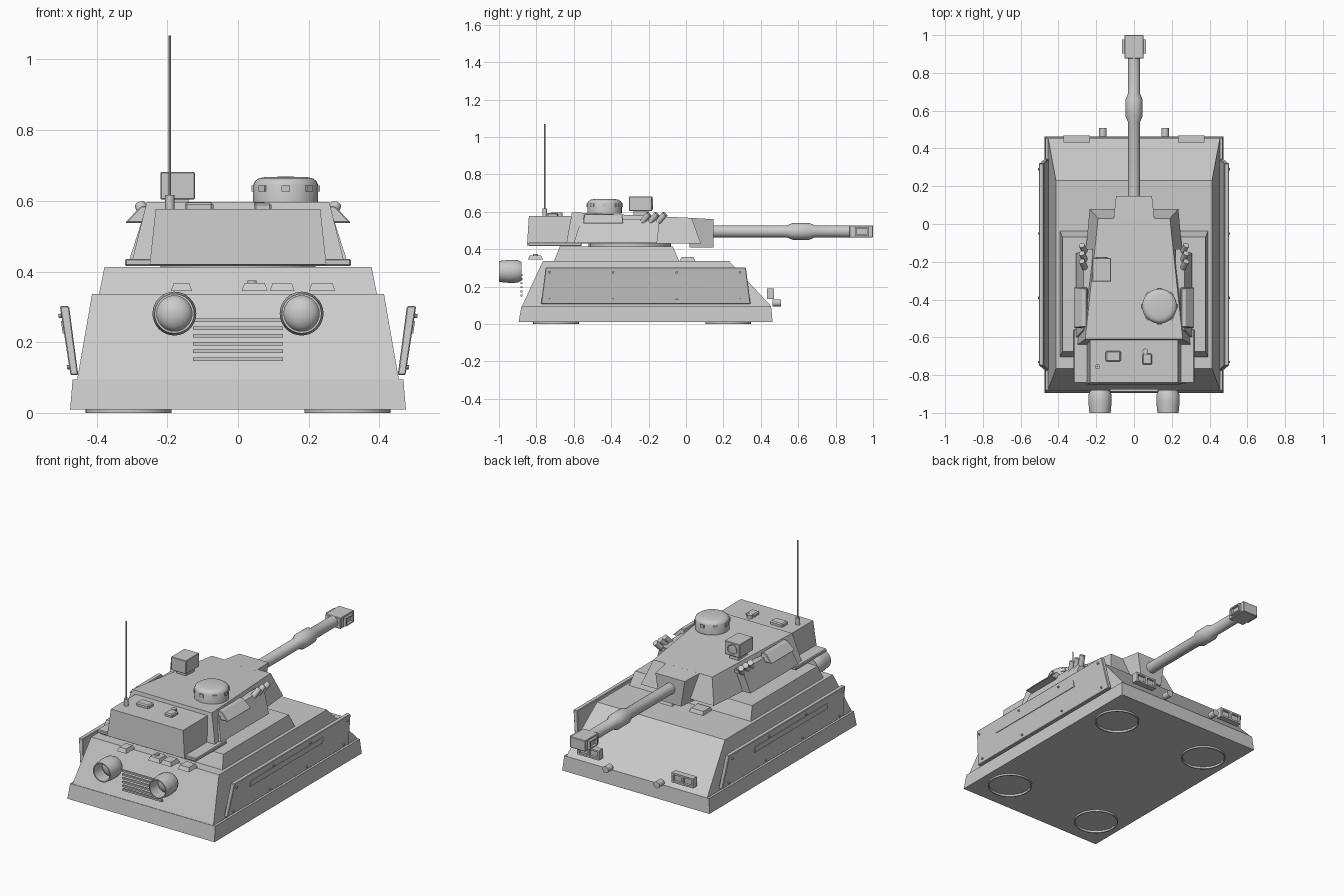
import bpy, bmesh, math
from mathutils import Vector

if "Cube" in bpy.data.objects:
    bpy.data.objects.remove(bpy.data.objects["Cube"], do_unlink=True)

SHADE = .6
grey = bpy.data.materials.new("plain_grey")
grey.use_nodes = True
grey.diffuse_color = (SHADE, SHADE, SHADE, 1)
grey.node_tree.nodes["Principled BSDF"].inputs["Base Color"].default_value = grey.diffuse_color

FORWARD, BACKWARD, UP = Vector((0, 1, 0)), Vector((0, -1, 0)), Vector((0, 0, 1))
SIDES = (-1, 1)


def finish(name, bm, smooth=False):
    """Turn the bmesh into a named object with the grey material."""
    bmesh.ops.remove_doubles(bm, verts=bm.verts, dist=.0001)
    bmesh.ops.recalc_face_normals(bm, faces=bm.faces)
    mesh = bpy.data.meshes.new(name)
    bm.to_mesh(mesh)
    bm.free()
    mesh.materials.append(grey)
    if smooth:
        mesh.polygons.foreach_set("use_smooth", [True] * len(mesh.polygons))
        mesh.set_sharp_from_angle(angle=math.radians(35))
    part = bpy.data.objects.new(name, mesh)
    bpy.context.scene.collection.objects.link(part)
    return part


def block(name, z, rear, front, half, front_half=None, middle=(0, 0), drop=0, bevel=0):
    """Sloped block; every pair holds the value at the bottom and at the top."""
    bm = bmesh.new()
    front_half = front_half or half
    rings = []
    for level in (0, 1):
        corners = []
        for side, y, width in ((-1, rear, half), (1, rear, half),
                               (1, front, front_half), (-1, front, front_half)):
            height = z[level] - (drop if level and y is front else 0)
            corners.append(bm.verts.new((middle[level] + side * width[level], y[level], height)))
        rings.append(corners)
    bottom, top = rings
    bm.faces.new(bottom)
    bm.faces.new(top)
    for i in range(len(top)):
        bm.faces.new((bottom[i - 1], bottom[i], top[i], top[i - 1]))
    if bevel:
        bmesh.ops.bevel(bm, geom=bm.edges[:], offset=bevel, segments=1, affect='EDGES')
    return finish(name, bm)


def box(name, center, size, bevel=0):
    """Straight box from its centre and full size."""
    bm = bmesh.new()
    bmesh.ops.create_cube(bm, size=1)
    bmesh.ops.scale(bm, vec=size, verts=bm.verts)
    bmesh.ops.translate(bm, vec=center, verts=bm.verts)
    if bevel:
        bmesh.ops.bevel(bm, geom=bm.edges[:], offset=bevel, segments=1, affect='EDGES')
    return finish(name, bm)


def lathe(name, origin, axis, profile, segments=32):
    """Revolve (radius, height) points around an axis through the origin point."""
    bm = bmesh.new()
    turn = Vector(axis).to_track_quat('Z', 'Y')
    rings = []
    for radius, height in profile:
        ring = []
        for i in range(segments):
            angle = math.tau * i / segments
            spot = Vector((radius * math.cos(angle), radius * math.sin(angle), height))
            ring.append(bm.verts.new(Vector(origin) + turn @ spot))
        rings.append(ring)
    for ring, following in zip(rings, rings[1:]):
        for i in range(segments):
            bm.faces.new((ring[i - 1], ring[i], following[i], following[i - 1]))
    for (radius, height), ring in ((profile[0], rings[0]), (profile[-1], rings[-1])):
        if radius > 0:
            bm.faces.new(ring)
    return finish(name, bm, smooth=True)


def rod(name, origin, axis, radius, length, segments=24):
    return lathe(name, origin, axis, [(radius, 0), (radius, length)], segments)


def dome(name, origin, axis, radius, rise, start):
    """Rounded cap standing on a short cylinder that begins at the origin point."""
    steps = 6
    profile = [(radius, 0)]
    for i in range(steps + 1):
        angle = math.pi / 2 * i / steps
        profile.append((radius * math.cos(angle), start + rise * math.sin(angle)))
    return lathe(name, origin, axis, profile)


# Hull: base slab, sloped body and raised deck
hull_base = block("hull_base", z=(.01, .095), rear=(-.895, -.88), front=(.463, .455), half=(.475, .468))
block("hull_body", z=(.095, .337), rear=(-.877, -.765), front=(.455, .23), half=(.455, .413))
block("hull_deck", z=(.337, .413), rear=(-.705, -.675), front=(-.037, -.07), half=(.393, .378))

# Round wells cut into the underside, each with a thin rim
WELL, RIM, LIP = .115, .122, .012
for y in (-.695, .225):
    for side in SIDES:
        x = side * .31
        cutter = rod("well_cutter", (x, y, 0), UP, WELL, .075)
        cutter.hide_render = True
        cutter.hide_set(True)
        cut = hull_base.modifiers.new("well", 'BOOLEAN')
        cut.operation = 'DIFFERENCE'
        cut.object = cutter
        lathe("well_rim", (x, y, 0), UP, [(WELL, LIP), (WELL, 0), (RIM, 0), (RIM, LIP)])

# Side skirts lean outwards and carry a rail and rivets
for side in SIDES:
    block("side_skirt", z=(.107, .302), rear=(-.775, -.75), front=(.345, .32), half=(.011, .013),
          middle=(side * .463, side * .491), bevel=.003)
    block("skirt_rail", z=(.225, .26), rear=(-.595, -.595), front=(.075, .075), half=(.005, .005),
          middle=(side * .491, side * .496))
    outward = Vector((side, 0, -.16))
    for i in range(4):
        for x, z in ((.476, .13), (.5, .275)):
            rod("skirt_rivet", (side * x, .34 * i - .73, z), outward, .006, .008, 8)

# Turret: ring, main body, cheek plates, rear bustle and its shelf
rod("turret_ring", (0, -.3, .405), UP, radius=.22, length=.03)
block("turret_body", z=(.43, .597), rear=(-.64, -.61), front=(.08, .03), half=(.3, .258),
      front_half=(.235, .19), drop=.03)
for side in SIDES:
    block("turret_cheek", z=(.432, .56), rear=(-.6, -.56), front=(-.155, -.14), half=(.03, .022),
          middle=(side * .278, side * .245))
block("turret_bustle", z=(.42, .577), rear=(-.85, -.84), front=(-.6, -.6), half=(.25, .233))
box("bustle_shelf", center=(0, -.7, .426), size=(.64, .285, .02), bevel=.004)

# Mantlet and gun
block("mantlet", z=(.408, .568), rear=(.02, .01), front=(.147, .147), half=(.09, .11),
      front_half=(.07, .095), drop=.008)
BORE, SLEEVE, GUN_HEIGHT = .032, .045, .495
lathe("gun_barrel", (0, .1, GUN_HEIGHT), FORWARD,
      [(BORE, 0), (BORE, .44), (SLEEVE, .47), (SLEEVE, .56), (BORE, .59), (BORE, .78)])
box("muzzle_brake", center=(0, .9375, GUN_HEIGHT), size=(.1, .125, .064), bevel=.003)
for side in SIDES:
    x = side * .055
    for end in SIDES:
        box("muzzle_port_post", (x, .94 + end * .033, GUN_HEIGHT), (.018, .009, .048))
        box("muzzle_port_bar", (x, .94, GUN_HEIGHT + end * .02), (.018, .075, .008))

# Commander cupola with vision blocks
cupola = Vector((.135, -.435, .59))
lathe("cupola", cupola, UP,
      [(.092, 0), (.092, .055), (.087, .066), (.076, .074), (.06, .077), (0, .079)])
BLOCKS = 8
for i in range(BLOCKS):
    angle = math.tau * i / BLOCKS
    vision = box("vision_block", (0, 0, 0), (.024, .014, .018))
    vision.location = cupola + Vector((math.cos(angle), math.sin(angle), .5)) * .09
    vision.rotation_euler.z = angle + math.pi / 2

# Sight box with a round lens
box("sight_box", center=(-.171, -.243, .643), size=(.098, .125, .078), bevel=.003)
box("sight_foot", center=(-.17, -.24, .59), size=(.06, .08, .04))
lathe("sight_lens", (-.171, -.185, .643), FORWARD,
      [(.032, 0), (.032, .009), (.026, .009), (.024, .006), (0, .008)])

# Stowage wedges and smoke launchers on both turret sides
for side in SIDES:
    block("stowage_wedge", z=(.538, .585), rear=(-.55, -.545), front=(-.335, -.34),
          half=(.04, .012), middle=(side * .28, side * .262), bevel=.003)
    box("launcher_bracket", (side * .24, -.19, .548), (.042, .115, .016))
    aim = Vector((side * .3, .6, .7))
    for i in range(3):
        rod("smoke_launcher", (side * .258, .043 * i - .235, .545), aim, radius=.016, length=.06)

# Bustle roof fittings and antenna
box("bustle_hatch", center=(-.11, -.7, .583), size=(.08, .055, .026), bevel=.006)
box("bustle_latch", center=(.07, -.715, .582), size=(.05, .06, .024), bevel=.006)
rod("bustle_knob", (.06, -.675, .57), UP, radius=.015, length=.026)
mast = Vector((-.193, -.755, .57))
rod("antenna_base", mast, UP, radius=.013, length=.047)
rod("antenna", mast, UP, radius=.003, length=.498, segments=8)

# Rear exhausts: barrel shells with a domed core
for side in SIDES:
    pipe = Vector((side * .18, -.88, .281))
    lathe("exhaust", pipe, BACKWARD,
          [(.05, 0), (.06, .02), (.062, .06), (.056, .12), (.05, .12), (.052, .04)])
    dome("exhaust_core", pipe, BACKWARD, radius=.051, rise=.035, start=.035)

# Rear grille bars
for i in range(6):
    box("grille_bar", (0, -.88, .152 + .022 * i), (.255, .011, .01))

# Small fittings above the rear plate
for x, half in ((-.16, .03), (.047, .037), (.125, .035), (.238, .037)):
    block("rear_fitting", z=(.345, .367), rear=(-.845, -.835), front=(-.765, -.775),
          half=(half, half - .008), middle=(x, x))
rod("rear_filler_cap", (.04, -.805, .35), UP, radius=.013, length=.025)

# Driver periscopes, headlamp frames with paired openings, and tow pins
for side in SIDES:
    x = side * .1
    block("driver_periscope", z=(.335, .357), rear=(-.035, -.025), front=(.05, .04),
          half=(.045, .04), middle=(x, x))
    lamp = Vector((side * .304, .46, .162))
    box("headlamp_back", lamp - FORWARD * .016, (.14, .023, .055))
    for end in SIDES:
        box("headlamp_bar", lamp + UP * end * .023, (.14, .019, .01))
    for step in (-1, 0, 1):
        box("headlamp_post", lamp + Vector((step * .064, 0, 0)), (.012, .019, .045))
    rod("tow_pin", (side * .165, .462, .113), FORWARD, radius=.019, length=.045)
